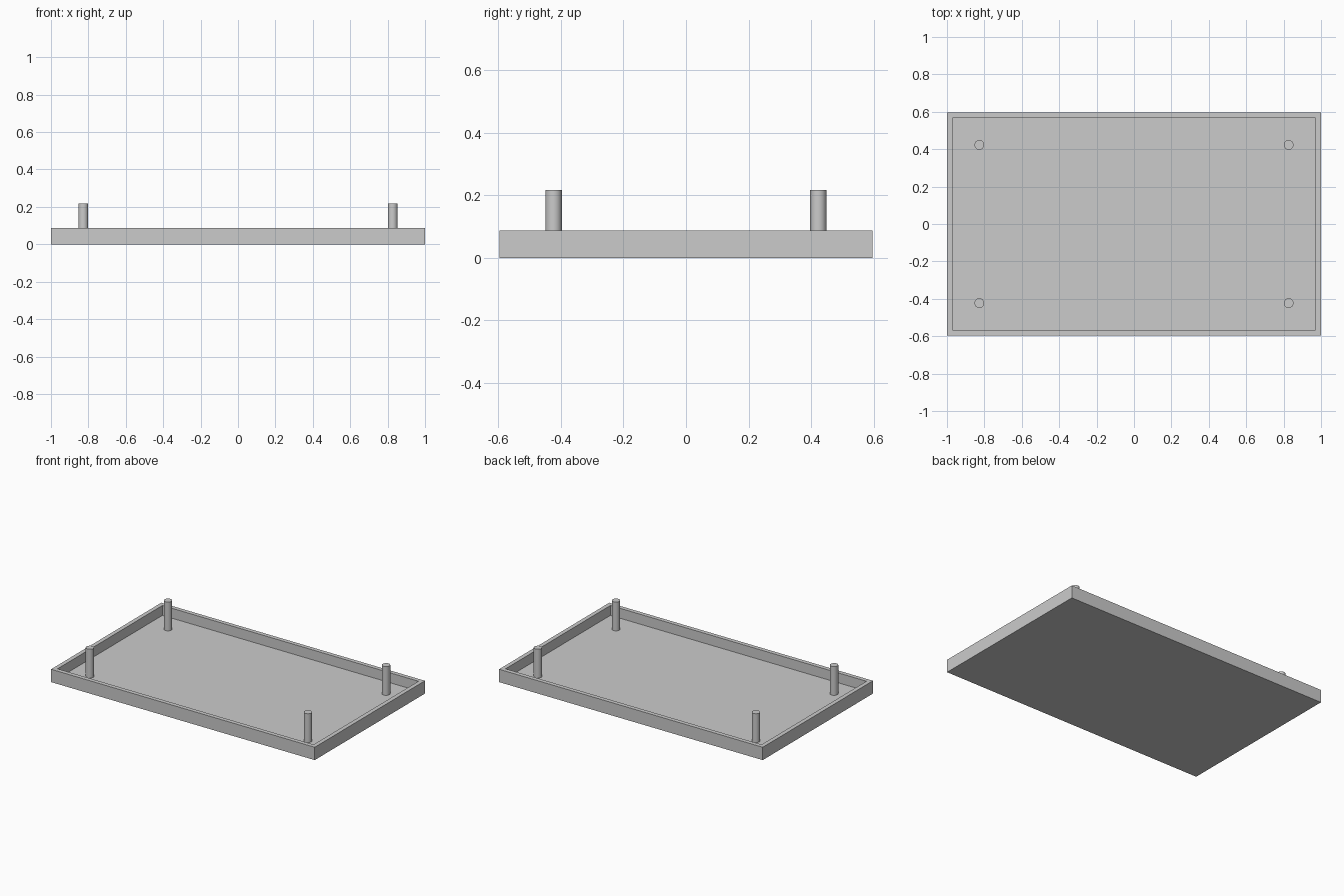
import bpy, bmesh
from mathutils import Matrix

if "Cube" in bpy.data.objects:
    bpy.data.objects.remove(bpy.data.objects["Cube"])

HX, HY, H = 1.0, 0.597, 0.088      # tray half sizes and height
WALL, FLOOR = 0.041, 0.02          # rim width and floor thickness
PEG_X, PEG_Y, PEG_R, PEG_TOP = 0.827, 0.423, 0.026, 0.217

grey = bpy.data.materials.new("light grey")
grey.diffuse_color = (0.6, 0.6, 0.6, 1)
grey.use_nodes = True
grey.node_tree.nodes["Principled BSDF"].inputs["Base Color"].default_value = grey.diffuse_color


def add_object(name, bm):
    mesh = bpy.data.meshes.new(name)
    bm.to_mesh(mesh)
    bm.free()
    mesh.materials.append(grey)
    obj = bpy.data.objects.new(name, mesh)
    bpy.context.collection.objects.link(obj)
    return obj


# Tray: a box whose top is inset for the rim and pushed down to the floor
bm = bmesh.new()
bmesh.ops.create_cube(bm, size=1, matrix=Matrix.Translation((0, 0, H / 2))
                      @ Matrix.Diagonal((2 * HX, 2 * HY, H, 1)))
top = max(bm.faces, key=lambda f: f.calc_center_median().z)
bmesh.ops.inset_region(bm, faces=[top], thickness=WALL)
top_edges = list(top.edges)
well = bmesh.ops.extrude_face_region(bm, geom=[top])["geom"]
bmesh.ops.translate(bm, vec=(0, 0, FLOOR - H),
                    verts=[v for v in well if isinstance(v, bmesh.types.BMVert)])
if top.is_valid:
    bm.faces.remove(top)
bmesh.ops.recalc_face_normals(bm, faces=bm.faces)
add_object("tray", bm)

# Corner pegs standing on the tray floor
for sx, side in ((-1, "left"), (1, "right")):
    for sy, end in ((-1, "front"), (1, "back")):
        bm = bmesh.new()
        bmesh.ops.create_cone(
            bm, cap_ends=True, segments=32, radius1=PEG_R, radius2=PEG_R,
            depth=PEG_TOP - FLOOR,
            matrix=Matrix.Translation((sx * PEG_X, sy * PEG_Y, (PEG_TOP + FLOOR) / 2)))
        for f in bm.faces:
            f.smooth = len(f.verts) == 4
        for e in bm.edges:
            e.smooth = all(f.smooth for f in e.link_faces)
        add_object(f"{end}_{side}_peg", bm)
